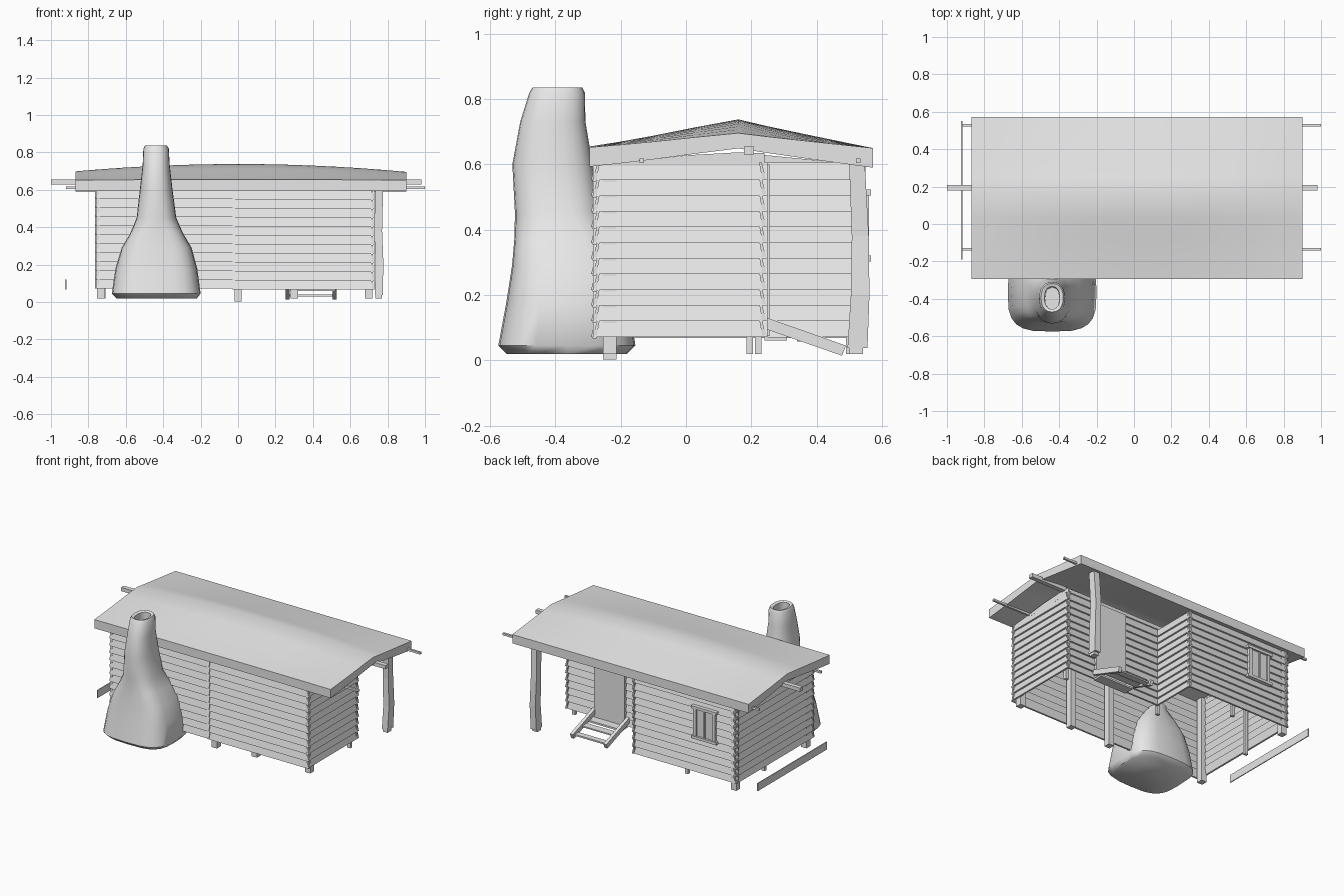
import bpy, bmesh, math
from mathutils import Vector

if "Cube" in bpy.data.objects:
    bpy.data.objects.remove(bpy.data.objects["Cube"])

grey = bpy.data.materials.new("plain grey")
grey.use_nodes = True
grey.diffuse_color = (0.8, 0.8, 0.8, 1)
grey.node_tree.nodes["Principled BSDF"].inputs["Base Color"].default_value = (0.8, 0.8, 0.8, 1)


def finish(name, bm, smooth=None):
    bmesh.ops.recalc_face_normals(bm, faces=bm.faces)
    mesh = bpy.data.meshes.new(name)
    bm.to_mesh(mesh)
    bm.free()
    mesh.materials.append(grey)
    ob = bpy.data.objects.new(name, mesh)
    bpy.context.collection.objects.link(ob)
    if smooth:
        bpy.ops.object.select_all(action="DESELECT")
        ob.select_set(True)
        bpy.context.view_layer.objects.active = ob
        bpy.ops.object.shade_smooth_by_angle(angle=math.radians(smooth))
    return ob


def loft(bm, rings, cap=True):
    rows = [[bm.verts.new(v) for v in ring] for ring in rings]
    n = len(rows[0])
    for a, b in zip(rows, rows[1:]):
        for i in range(n):
            j = (i + 1) % n
            bm.faces.new((a[i], a[j], b[j], b[i]))
    if cap:
        bm.faces.new(rows[0])
        bm.faces.new(rows[-1])


def prism(bm, profile, p, q, normal):
    """Sweep a (distance along normal, height) profile from p to q."""
    loft(bm, [[(e[0] + normal[0] * d, e[1] + normal[1] * d, z) for d, z in profile]
              for e in (p, q)])


def add_box(bm, x0, x1, y0, y1, z0, z1):
    prism(bm, [(y0, z0), (y1, z0), (y1, z1), (y0, z1)], (x0, 0), (x1, 0), (0, 1))


def box(name, *bounds):
    bm = bmesh.new()
    add_box(bm, *bounds)
    return finish(name, bm)


# Lapped board walls, thin slanted planks with no floor below
ROWS, PITCH, BASE = 11, 0.048, 0.072


def board_wall(name, p, q, normal, shift=0.0):
    bm = bmesh.new()
    for r in range(ROWS):
        z = BASE + shift + r * PITCH
        top = z + PITCH + 0.006
        prism(bm, [(0.004, z), (0.016, z), (0.002, top), (-0.006, top)], p, q, normal)
    finish(name, bm)


board_wall("front_wall_right", (-0.76, -0.275), (-0.015, -0.275), (0, -1))
board_wall("front_wall_left", (-0.03, -0.271), (0.73, -0.271), (0, -1), -0.006)
board_wall("left_gable_wall", (0.715, -0.285), (0.715, 0.25), (1, 0))
board_wall("right_gable_wall", (-0.745, -0.285), (-0.745, 0.55), (-1, 0))
board_wall("porch_wall", (0.01, 0.23), (0.73, 0.23), (0, 1))
board_wall("porch_side_wall", (0.005, 0.23), (0.005, 0.55), (1, 0))
board_wall("back_wall", (-0.765, 0.53), (0.02, 0.53), (0, 1))

# Low gable fillers under the roof
for name, x, back in (("left_gable_top", 0.715, 0.24), ("right_gable_top", -0.745, 0.53)):
    bm = bmesh.new()
    edge = 0.635 if back < 0.3 else 0.6
    prism(bm, [(-0.27, 0.595), (back, 0.595), (back, edge), (0.16, 0.637), (0, 0.628)],
          (x - 0.005, 0), (x + 0.005, 0), (0, 1))
    finish(name, bm)

# Supporting posts, standing inside the walls
for x, low in ((-0.733, 0.02), (0, 0.002), (0.3, 0.02), (0.7, 0.02)):
    box("front_post", x - 0.02, x + 0.02, -0.255, -0.213, low, 0.6)
for x, y in ((-0.72, 0.195), (0.7, 0.195), (0.0, 0.222), (-0.36, 0.5)):
    box("thin_post", x - 0.012, x + 0.012, y - 0.01, y + 0.01, 0.02, 0.6)
box("back_corner_post", -0.755, -0.715, 0.5, 0.54, 0.02, 0.6)

# Slightly bent porch post
bm = bmesh.new()
loft(bm, [[(x - 0.021, y0, z), (x + 0.021, y0, z), (x + 0.021, y1, z), (x - 0.021, y1, z)]
          for x, y0, y1, z in ((0.753, 0.495, 0.556, 0.038), (0.757, 0.505, 0.562, 0.2),
                               (0.75, 0.508, 0.56, 0.38), (0.755, 0.5, 0.548, 0.6))])
finish("porch_post", bm)
box("porch_post_foot", 0.735, 0.77, 0.5, 0.542, 0.02, 0.04)

# Sagging roof: a bent gable section swept along x
SECTION = [(-0.295, 0.655), (-0.2, 0.67), (-0.1, 0.688), (0.03, 0.714), (0.16, 0.738),
           (0.25, 0.717), (0.33, 0.7), (0.45, 0.675), (0.573, 0.65)]


def roof_ring(x):
    t = (x / 0.9) ** 2
    top = []
    for y, z in SECTION:
        rise = (z - 0.65) / 0.088
        top.append((x, y, z - 0.042 * t * rise))
    under = [(x, y, z - 0.06 + 0.025 * (z - 0.65) / 0.088) for x, y, z in reversed(top)]
    return top + under


bm = bmesh.new()
loft(bm, [roof_ring(-0.87 + 1.77 * i / 14) for i in range(15)])
finish("roof", bm, 30)

# Roof beams projecting past the gables
box("ridge_beam", -1.0, 0.98, 0.178, 0.208, 0.63, 0.655)
for y in (-0.135, 0.528):
    box("eave_beam", -0.92, 1.0, y - 0.007, y + 0.007, 0.604, 0.618)

# Loose board beside the right gable
box("loose_board", -0.924, -0.918, -0.19, 0.55, 0.068, 0.12)

# Door, landing and sloping steps
box("door", 0.28, 0.51, 0.235, 0.256, 0.075, 0.6)
box("landing", 0.27, 0.52, 0.24, 0.31, 0.06, 0.072)
for x in (0.265, 0.515):
    bm = bmesh.new()
    prism(bm, [(0.24, 0.097), (0.24, 0.133), (0.49, 0.045), (0.478, 0.014)],
          (x - 0.011, 0), (x + 0.011, 0), (0, 1))
    finish("step_rail", bm)
box("upper_step", 0.27, 0.51, 0.34, 0.39, 0.058, 0.067)
box("lower_step", 0.27, 0.51, 0.43, 0.47, 0.03, 0.04)

# Back window with frame and two panes
box("window_panel", -0.6, -0.455, 0.535, 0.552, 0.32, 0.51)
bm = bmesh.new()
for x in (-0.597, -0.527, -0.457):
    w = 0.004 if x == -0.527 else 0.011
    add_box(bm, x - w, x + w, 0.54, 0.56, 0.315, 0.515)
for z in (0.312, 0.514):
    add_box(bm, -0.622, -0.432, 0.54, 0.566, z - 0.009, z + 0.009)
finish("window_frame", bm)

# Clay oven and chimney: rounded-square rings of (z, x range, y range)
RINGS = [(0.02, -0.65, -0.22, -0.55, -0.18), (0.045, -0.675, -0.2, -0.575, -0.155),
         (0.18, -0.655, -0.218, -0.55, -0.175), (0.29, -0.622, -0.248, -0.533, -0.195),
         (0.37, -0.575, -0.295, -0.526, -0.225), (0.45, -0.542, -0.33, -0.524, -0.26),
         (0.6, -0.525, -0.35, -0.532, -0.286), (0.73, -0.51, -0.365, -0.508, -0.308),
         (0.82, -0.506, -0.37, -0.48, -0.31), (0.836, -0.497, -0.379, -0.47, -0.318),
         (0.83, -0.478, -0.398, -0.455, -0.335), (0.6, -0.475, -0.4, -0.455, -0.34)]


def rounded_ring(z, x0, x1, y0, y1, sides=24):
    power = 0.6 if z < 0.4 else 0.85
    ring = []
    for i in range(sides):
        a = 2 * math.pi * i / sides
        c, s = math.cos(a), math.sin(a)
        ring.append(((x0 + x1) / 2 + (x1 - x0) / 2 * math.copysign(abs(c) ** power, c),
                     (y0 + y1) / 2 + (y1 - y0) / 2 * math.copysign(abs(s) ** power, s), z))
    return ring


bm = bmesh.new()
loft(bm, [rounded_ring(*r) for r in RINGS])
finish("oven_chimney", bm, 50)
